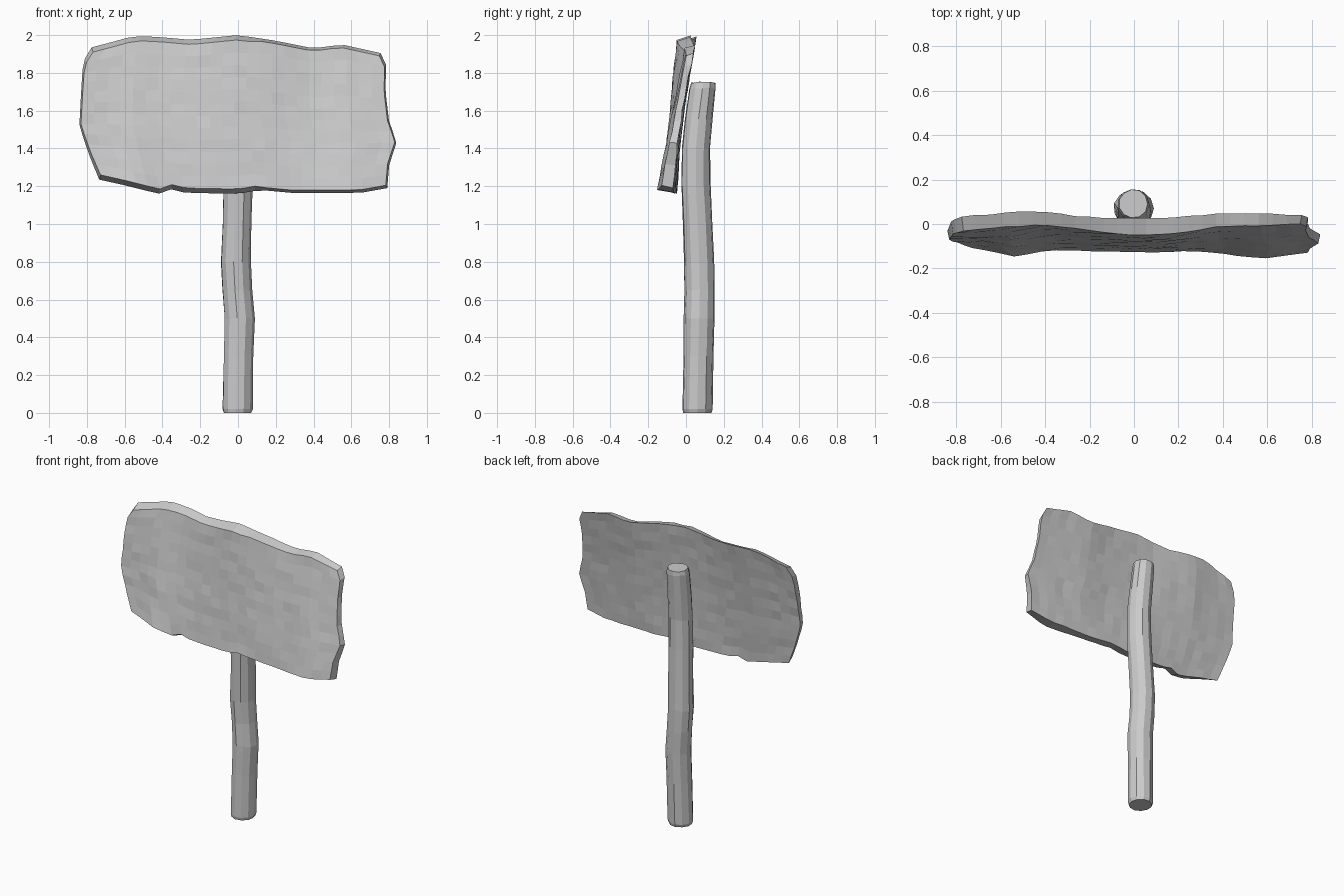
import bpy, bmesh, math, random
from mathutils import Vector

if "Cube" in bpy.data.objects:
    bpy.data.objects.remove(bpy.data.objects["Cube"])

random.seed(4)


def lerp(a, b, t):
    return a + (b - a) * t


def along(pts, t):
    """Interpolate a list of (key, value...) tuples at key t."""
    if t <= pts[0][0]:
        return pts[0][1]
    for a, b in zip(pts, pts[1:]):
        if t <= b[0]:
            return lerp(a[1], b[1], (t - a[0]) / (b[0] - a[0]))
    return pts[-1][1]


def finish(name, bm):
    bmesh.ops.recalc_face_normals(bm, faces=bm.faces)
    me = bpy.data.meshes.new(name)
    bm.to_mesh(me)
    bm.free()
    ob = bpy.data.objects.new(name, me)
    bpy.context.collection.objects.link(ob)
    return ob


# Ragged board outline: z along x for top and bottom, x along z for the ends
TOP = [(-.775, 1.935), (-.68, 1.96), (-.55, 1.995), (-.42, 1.99), (-.25, 1.975),
       (0, 2.0), (.2, 1.97), (.4, 1.93), (.55, 1.95), (.755, 1.905)]
BOTTOM = [(-.735, 1.235), (-.6, 1.205), (-.42, 1.16), (-.35, 1.185), (-.28, 1.165),
          (0, 1.16), (.12, 1.18), (.28, 1.165), (.65, 1.165), (.79, 1.19)]
LEFT = [(1.235, -.735), (1.37, -.79), (1.52, -.84), (1.71, -.83), (1.86, -.82), (1.935, -.775)]
RIGHT = [(1.19, .79), (1.31, .80), (1.435, .84), (1.54, .80), (1.71, .78), (1.84, .785), (1.905, .755)]

# Warp of the front and back faces: y along x at the top and bottom edges
FRONT_TOP = [(-.8, -.035), (-.6, -.015), (-.4, -.005), (-.2, -.03), (0, -.05),
             (.15, -.05), (.4, -.01), (.76, 0)]
FRONT_BOT = [(-.8, -.1), (-.7, -.11), (-.55, -.145), (-.4, -.12), (0, -.125), (.3, -.125), (.6, -.155), (.8, -.13)]
BACK_TOP = [(-.8, .03), (-.47, .06), (-.15, .025), (.2, .03), (.4, .05), (.76, .04)]
BACK_BOT = [(-.8, -.055), (-.5, -.06), (0, -.045), (.4, -.055), (.8, -.07)]

NX, NZ = 24, 12


def outline_point(u, v):
    """Patch blended from the four outline curves."""
    zt = along(TOP, lerp(-.775, .755, u))
    zb = along(BOTTOM, lerp(-.735, .79, u))
    xl = along(LEFT, lerp(1.235, 1.935, v))
    xr = along(RIGHT, lerp(1.19, 1.905, v))
    return lerp(xl, xr, u), lerp(zb, zt, v)


def board():
    bm = bmesh.new()
    layers = []
    for top, bot, inset in ((FRONT_TOP, FRONT_BOT, .025), (BACK_TOP, BACK_BOT, 0)):
        grid = []
        for j in range(NZ + 1):
            row = []
            for i in range(NX + 1):
                u, v = i / NX, j / NZ
                x, z = outline_point(u, v)
                y = lerp(along(bot, x), along(top, x), v)
                if inset:
                    x *= .99
                    z += inset * (1 - 2 * v) * (.6 if x > .1 else 1)
                else:
                    y -= .012 * math.sin(math.pi * v)
                y += random.uniform(-.003, .003)
                row.append(bm.verts.new((x, y, z)))
            grid.append(row)
        for j in range(NZ):
            for i in range(NX):
                bm.faces.new((grid[j][i], grid[j][i + 1], grid[j + 1][i + 1], grid[j + 1][i]))
        layers.append(grid)

    # Rim joining front to back
    def rim(g):
        return (g[0][:-1] + [r[-1] for r in g[:-1]] + g[-1][:0:-1] + [r[0] for r in g[:0:-1]])
    a, b = rim(layers[0]), rim(layers[1])
    for k in range(len(a)):
        n = (k + 1) % len(a)
        bm.faces.new((a[k], a[n], b[n], b[k]))
    return finish("sign_board", bm)


# Crooked post: z, centre x, centre y, radius
POST = [(0.005, -.003, .06, .074), (.02, -.003, .06, .08), (.3, .002, .065, .08), (.5, .008, .07, .081),
        (.65, -.004, .073, .08), (.8, -.012, .07, .08), (1.0, -.006, .062, .078),
        (1.2, .0, .052, .078), (1.4, .002, .053, .076), (1.55, .0, .066, .074),
        (1.72, -.003, .087, .071), (1.75, -.003, .091, .064)]
SIDES = 11


def post():
    bm = bmesh.new()
    rings = []
    for z, cx, cy, r in POST:
        ring = []
        for k in range(SIDES):
            a = math.tau * k / SIDES
            rr = r * random.uniform(.98, 1.03)
            dz = random.uniform(-.005, .005) if z > .1 else 0
            ring.append(bm.verts.new((cx + rr * math.cos(a), cy + rr * math.sin(a), z + dz)))
        rings.append(ring)
    for p, q in zip(rings, rings[1:]):
        for k in range(SIDES):
            n = (k + 1) % SIDES
            bm.faces.new((p[k], p[n], q[n], q[k]))
    bm.faces.new(rings[0][::-1])
    bm.faces.new(rings[-1])
    # Base sits on the ground
    for v in rings[0]:
        v.co.z = 0
    return finish("post", bm)


board()
post()
